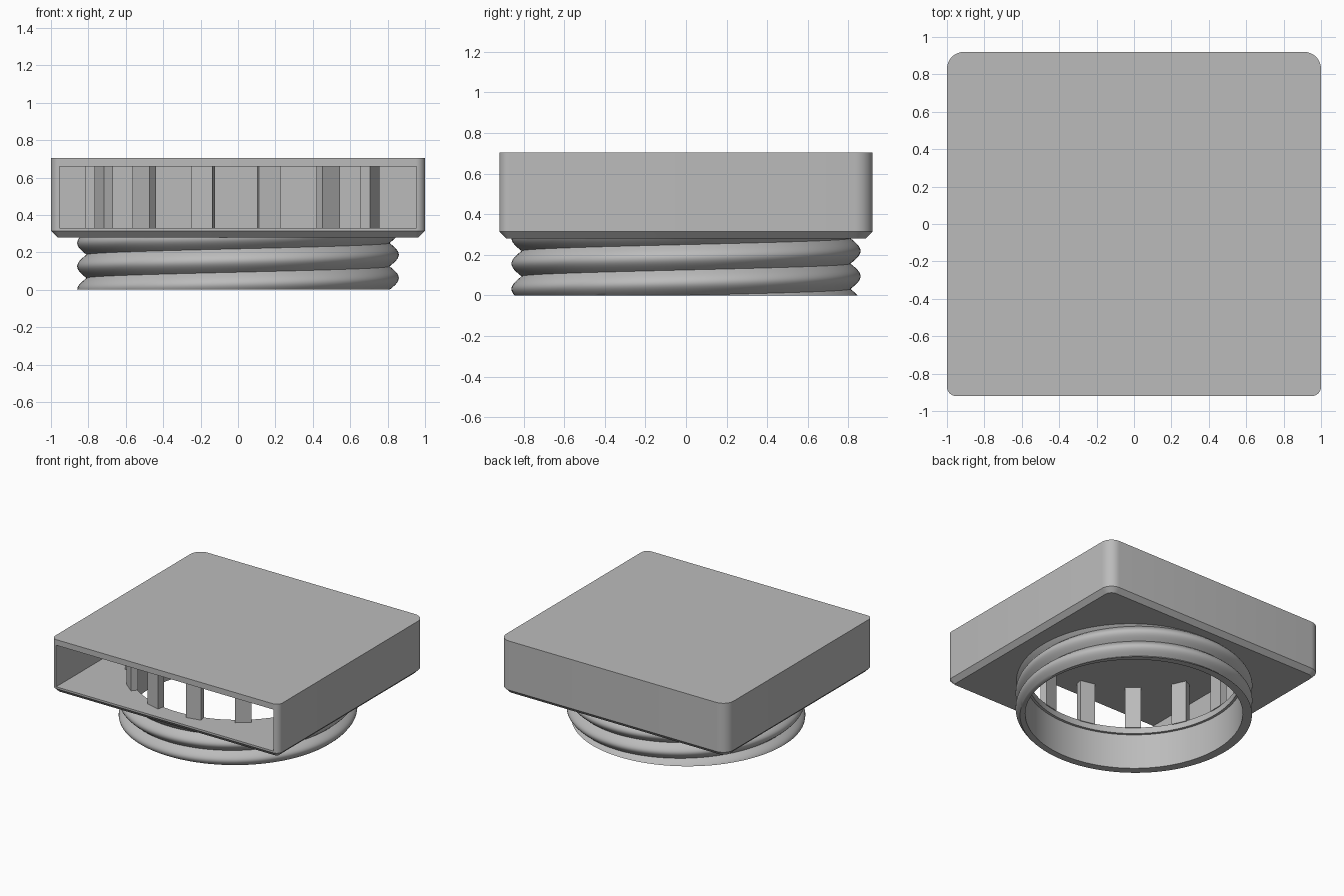
import bpy, bmesh, math
from mathutils import Matrix

cube = bpy.data.objects.get("Cube")
if cube:
    bpy.data.objects.remove(cube, do_unlink=True)

gray = bpy.data.materials.new("plain gray")
gray.use_nodes = True
gray.diffuse_color = (0.5, 0.5, 0.5, 1)
gray.node_tree.nodes["Principled BSDF"].inputs["Base Color"].default_value = (0.5, 0.5, 0.5, 1)


def finish(bm, name):
    bmesh.ops.recalc_face_normals(bm, faces=bm.faces)
    mesh = bpy.data.meshes.new(name)
    bm.to_mesh(mesh)
    bm.free()
    mesh.materials.append(gray)
    obj = bpy.data.objects.new(name, mesh)
    bpy.context.collection.objects.link(obj)
    return obj


def activate(obj):
    bpy.ops.object.select_all(action='DESELECT')
    obj.select_set(True)
    bpy.context.view_layer.objects.active = obj


def smooth(obj, degrees=30):
    activate(obj)
    bpy.ops.object.shade_smooth_by_angle(angle=math.radians(degrees))


def add_box(bm, size, matrix):
    bmesh.ops.create_cube(bm, size=1, matrix=matrix @ Matrix.Diagonal((*size, 1)))


def cut(target, cutter):
    cutter.hide_render = True
    mod = target.modifiers.new("cut", 'BOOLEAN')
    mod.operation = 'DIFFERENCE'
    mod.solver = 'EXACT'
    mod.object = cutter
    activate(target)
    bpy.ops.object.modifier_apply(modifier=mod.name)
    bpy.data.objects.remove(cutter, do_unlink=True)


def rounded_loop(bm, inset, z, steps=8):
    """Rounded rectangle with tighter corners at the front than at the back."""
    verts = []
    corners = [(1, 1, 0.09), (-1, 1, 0.09), (-1, -1, 0.05), (1, -1, 0.05)]
    for quarter, (sx, sy, r) in enumerate(corners):
        for i in range(steps + 1):
            a = (quarter + i / steps) * math.pi / 2
            rr = max(r - inset, 0.012)
            x = sx * (1 - inset - rr) + rr * math.cos(a)
            y = sy * (0.92 - inset - rr) + rr * math.sin(a)
            verts.append(bm.verts.new((x, y, z)))
    return verts


# Hood: rounded block with a chamfered underside
FLOOR, TOP = 0.28, 0.705
bm = bmesh.new()
loops = [rounded_loop(bm, inset, z) for inset, z in ((0.035, FLOOR), (0, 0.315), (0, TOP))]
for low, high in zip(loops, loops[1:]):
    for i in range(len(low)):
        j = (i + 1) % len(low)
        bm.faces.new((low[i], low[j], high[j], high[i]))
bm.faces.new(loops[0])
bm.faces.new(loops[-1])
hood = finish(bm, "hood")

# Cavity open to the front, and round hole through the floor
bm = bmesh.new()
add_box(bm, (1.91, 1.875, 0.33), Matrix.Translation((0, -0.0625, 0.495)))
cut(hood, finish(bm, "cavity_cutter"))
bm = bmesh.new()
bmesh.ops.create_cone(bm, cap_ends=True, segments=96, radius1=0.77, radius2=0.77,
                      depth=0.3, matrix=Matrix.Translation((0, 0, 0.3)))
cut(hood, finish(bm, "hole_cutter"))
smooth(hood)

# Guard posts round the front half of the hole
bm = bmesh.new()
for k in range(7):
    turn = math.radians(-90.9) + k * math.pi / 7
    spin = Matrix.Rotation(turn, 4, 'Z')
    add_box(bm, (0.118, 0.055, 0.34), spin @ Matrix.Translation((0, -0.79, 0.495)))
finish(bm, "guard_posts")

# Threaded collar: grid rows follow the helix and are trimmed at both ends
PITCH, ROWS, COLS = 0.125, 12, 128
bm = bmesh.new()
columns = []
for c in range(COLS + 1):
    a = 2 * math.pi * c / COLS
    lift = PITCH * (c / COLS - 0.5)
    points = [(0.79, FLOOR), (0.79, 0)]
    for k in range(-ROWS, 4 * ROWS):
        z = min(max(k * PITCH / ROWS + lift, 0), FLOOR)
        phase = (z - lift) / PITCH
        points.append((0.81 + 0.05 * abs(math.cos(math.pi * phase)), z))
    columns.append([bm.verts.new((r * math.cos(a), r * math.sin(a), z)) for r, z in points])
for left, right in zip(columns, columns[1:]):
    for i in range(len(left) - 1):
        bm.faces.new((left[i], right[i], right[i + 1], left[i + 1]))
bmesh.ops.remove_doubles(bm, verts=bm.verts, dist=0.0004)
collar = finish(bm, "threaded_collar")
smooth(collar, 40)
